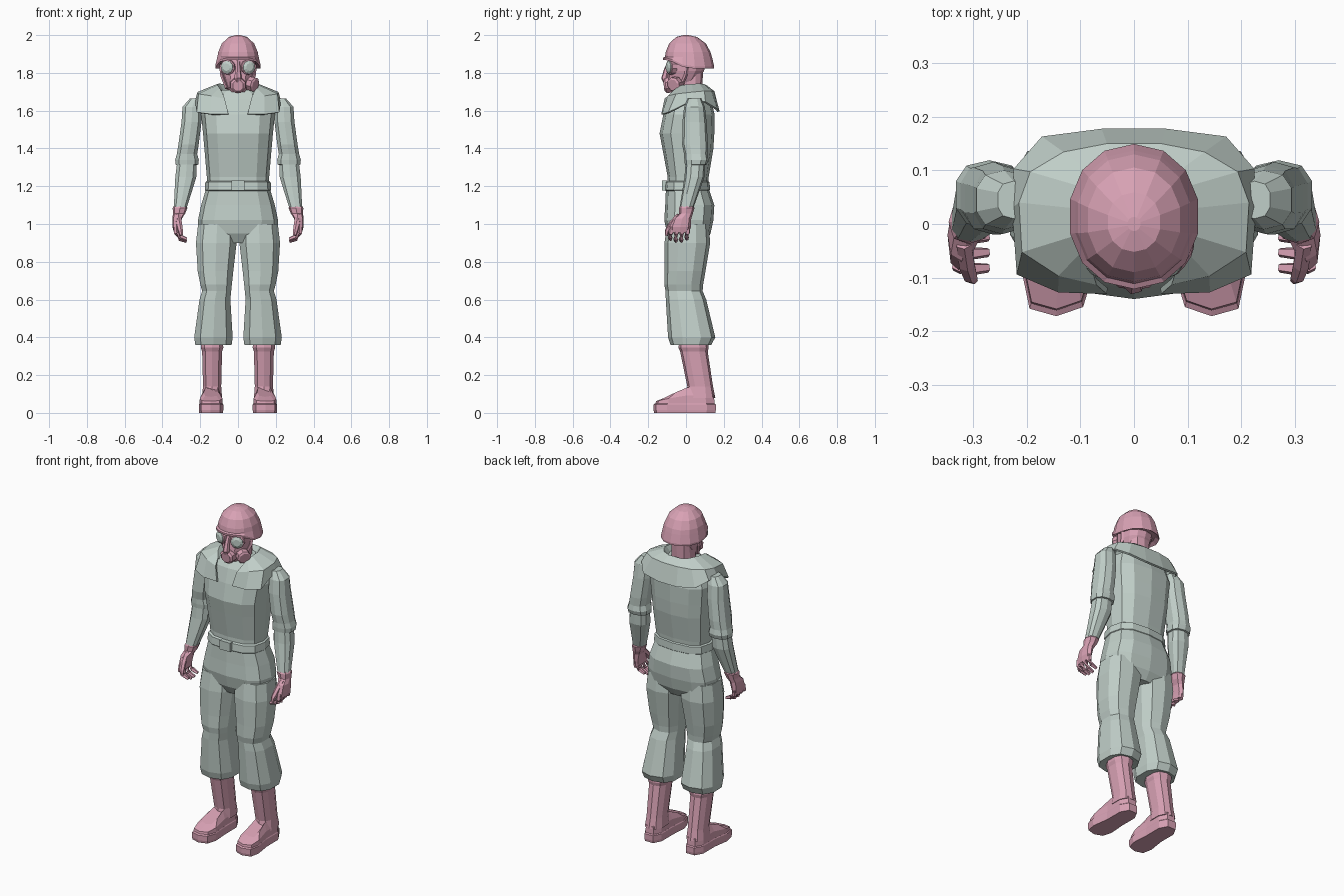
import bpy, bmesh, math
from mathutils import Vector


def material(name, color):
    m = bpy.data.materials.new(name)
    m.diffuse_color = (*color, 1)
    return m


CLOTH = material("grey_green_cloth", (0.53, 0.62, 0.58))
PINK = material("dusty_pink", (0.69, 0.36, 0.46))


def skin(name, rings, mat, mirror=False, closed=True, caps=True):
    """Joins a list of equal point rings into one flat-faced object."""
    bm = bmesh.new()
    vs = [[bm.verts.new(p) for p in r] for r in rings]
    n = len(rings[0])
    for a, b in zip(vs, vs[1:]):
        for i in range(n if closed else n - 1):
            j = (i + 1) % n
            bm.faces.new((a[i], a[j], b[j], b[i]))
    if caps:
        bm.faces.new(vs[0])
        bm.faces.new(vs[-1])
    bmesh.ops.recalc_face_normals(bm, faces=bm.faces)
    me = bpy.data.meshes.new(name)
    bm.to_mesh(me)
    bm.free()
    ob = bpy.data.objects.new(name, me)
    bpy.context.collection.objects.link(ob)
    me.materials.append(mat)
    if mirror:
        ob.modifiers.new("mirror", 'MIRROR').use_mirror_merge = False
    return ob


def oval(cx, cy, z, rx, ry, n=10, p=0.8, turn=0.0):
    """Level ring, squarer as p falls, first point facing the front."""
    pts = []
    for i in range(n):
        a = 2 * math.pi * (i + turn) / n
        s, c = math.sin(a), -math.cos(a)
        pts.append((cx + rx * math.copysign(abs(s) ** p, s),
                    cy + ry * math.copysign(abs(c) ** p, c), z))
    return pts


def body(rows, n=12, p=0.75):
    """Rows of height, half width, front y, back y."""
    return [oval(0, (f + b) / 2, z, w, (b - f) / 2, n, p) for z, w, f, b in rows]


def limb(rows, n=10, p=0.8, turn=0.0):
    return [oval(*r, n, p, turn) for r in rows]


def tube(name, path, radii, mat, n=6, mirror=False):
    """Rings across a path of points."""
    pts = [Vector(p) for p in path]
    rings = []
    for i, p in enumerate(pts):
        d = (pts[min(i + 1, len(pts) - 1)] - pts[max(i - 1, 0)]).normalized()
        u = d.orthogonal().normalized()
        v = d.cross(u)
        rings.append([p + radii[i] * (u * math.cos(2 * math.pi * (k + .5) / n)
                                      + v * math.sin(2 * math.pi * (k + .5) / n)) for k in range(n)])
    return skin(name, rings, mat, mirror)


# Jacket, belt and hips
skin("jacket", body([(1.19, .16, -.098, .115), (1.25, .165, -.097, .12), (1.40, .178, -.125, .145),
                     (1.48, .185, -.14, .15), (1.58, .195, -.12, .152), (1.66, .17, -.095, .13),
                     (1.71, .09, -.06, .10)]), CLOTH)
skin("belt", body([(1.175, .17, -.108, .122), (1.18, .176, -.114, .127),
                   (1.222, .173, -.11, .125), (1.227, .165, -.1, .118)]), CLOTH)
skin("buckle", [[(x, y, z) for x, z in ((-.035, 1.177), (.035, 1.177), (.035, 1.23), (-.035, 1.23))]
                for y in (-.10, -.126)], CLOTH)
skin("hips", body([(.90, .17, -.07, .10), (.95, .208, -.10, .13), (1.02, .212, -.115, .145),
                   (1.10, .195, -.11, .15), (1.19, .168, -.106, .12)]), CLOTH)

# Trouser legs with a fold at the knee and a loose hem
skin("trouser_leg", limb([(.11, .01, 1.0, .105, .11), (.115, .007, .9, .112, .121),
                          (.119, -.005, .75, .098, .108), (.116, -.012, .68, .087, .103),
                          (.113, -.01, .645, .08, .098), (.122, .0, .60, .085, .107),
                          (.13, .03, .40, .106, .125), (.13, .026, .36, .10, .108),
                          (.13, .035, .365, .06, .07)]), CLOTH, True)

# Boots: shaft, sole and upper
skin("boot_shaft", limb([(.138, .04, .40, .056, .072), (.137, .04, .345, .062, .08),
                         (.137, .042, .325, .055, .073), (.137, .075, .14, .05, .068),
                         (.138, .075, .08, .056, .08)]), PINK, True)
foot = [(.085, .11), (.085, 0), (.078, -.10), (.095, -.155), (.145, -.172), (.195, -.158),
        (.207, -.10), (.192, 0), (.192, .11), (.165, .158), (.11, .158)]


def foot_ring(scale, height):
    return [(.14 + (x - .14) * scale, .02 + (y - .02) * scale, height(y)) for x, y in foot]


skin("boot_sole", [foot_ring(.98, lambda y: 0), foot_ring(1, lambda y: .015),
                   foot_ring(1, lambda y: .045), foot_ring(.95, lambda y: .05)], PINK, True)
skin("boot_upper", [foot_ring(.95, lambda y: .045),
                    foot_ring(.93, lambda y: .062 + .03 * min(1, (y + .172) / .15)),
                    foot_ring(.62, lambda y: .085 + .05 * min(1, (y + .172) / .15))], PINK, True)

# Sleeves
skin("upper_sleeve", limb([(.225, .045, 1.665, .03, .035), (.242, .045, 1.62, .054, .055),
                           (.246, .045, 1.54, .055, .064), (.262, .048, 1.42, .056, .068),
                           (.27, .052, 1.37, .056, .062), (.27, .055, 1.34, .065, .064),
                           (.27, .052, 1.315, .063, .058), (.27, .05, 1.31, .04, .04)]), CLOTH, True)
skin("lower_sleeve", limb([(.27, .05, 1.33, .054, .052), (.276, .045, 1.25, .058, .053),
                           (.292, .022, 1.16, .046, .044), (.305, .004, 1.09, .036, .037)]), CLOTH, True)

# Gloves: cuff and palm, curled fingers, thumb
skin("glove", limb([(.307, .004, 1.10, .03, .032), (.307, .004, 1.085, .039, .041),
                    (.312, .0, 1.055, .032, .036), (.322, -.02, 1.03, .026, .048),
                    (.327, -.03, .985, .02, .056), (.325, -.033, .955, .014, .05)], 8), PINK, True)
for i in range(4):
    y = -.076 + .029 * i
    tip = (.01, .0, .0, .012)[i]
    tube("finger", [(.328, y, .985), (.326, y - .004, .95), (.306, y - .008, .922 + tip),
                    (.272, y - .006, .908 + tip)], [.013, .014, .013, .009], PINK, 5, True)
tube("thumb", [(.318, -.035, 1.045), (.312, -.075, 1.0), (.305, -.098, .965), (.30, -.104, .94)],
     [.016, .017, .014, .009], PINK, 6, True)

# Wide collar lying on the shoulders, open at the front
edge = [(.05, -.125, 1.58), (.14, -.122, 1.58), (.215, -.09, 1.59), (.222, .03, 1.65),
        (.22, .10, 1.645), (.17, .158, 1.61), (.06, .172, 1.595)]
ridge = [(.07, -.108, 1.66), (.14, -.092, 1.675), (.205, -.05, 1.685), (.21, .04, 1.695),
         (.19, .095, 1.70), (.13, .13, 1.70), (.05, .145, 1.70)]
neckline = [(.085, -.07, 1.69), (.10, -.05, 1.715), (.11, -.02, 1.73), (.112, .03, 1.735),
            (.10, .07, 1.738), (.08, .095, 1.735), (.04, .108, 1.73)]


def both_sides(half):
    return half + [(-x, y, z) for x, y, z in reversed(half)]


inside = [(x * .8, y * .8, z - .035) for x, y, z in neckline]
collar = skin("collar", [both_sides(r) for r in (edge, ridge, neckline, inside)], CLOTH,
              closed=False, caps=False)
thick = collar.modifiers.new("thickness", 'SOLIDIFY')
thick.thickness, thick.offset = .012, 0

# Neck and masked face
skin("neck", body([(1.64, .075, -.06, .09), (1.70, .062, -.045, .085), (1.80, .062, -.04, .09)], 10), PINK)
skin("face_mask", body([(1.70, .04, -.08, -.01), (1.725, .055, -.095, .03), (1.77, .072, -.1, .07),
                        (1.81, .085, -.095, .095), (1.86, .09, -.09, .11), (1.90, .09, -.085, .11)], 12, .9), PINK)
tube("nose_ridge", [(0, -.082, 1.87), (0, -.102, 1.82), (0, -.112, 1.775), (0, -.09, 1.74)],
     [.01, .014, .02, .024], PINK, 6)


# Round mask fittings
def disc(name, at, aim, rows, mat, n=8):
    at, aim = Vector(at), Vector(aim).normalized()
    return tube(name, [at + aim * d for d, r in rows], [r for d, r in rows], mat, n)


disc("snout", (0, -.05, 1.74), (0, -1, -.12), [(0, .042), (.03, .045), (.058, .042), (.068, .03)], PINK)
disc("side_filter", (.05, -.04, 1.748), (.8, -.55, -.22),
     [(-.02, .02), (.012, .022), (.016, .038), (.048, .04), (.054, .03)], PINK)
for s in (-1, 1):
    disc("lens_rim", (s * .046, -.062, 1.83), (s * .4, -1, 0), [(0, .041), (.026, .040), (.03, .034)], PINK, 10)
    disc("lens", (s * .046, -.062, 1.83), (s * .4, -1, 0), [(.01, .036), (.034, .034), (.042, .02)], CLOTH, 10)

# Helmet: dome, flared rim that lifts at the front, hollow underside
dome = [(0, 2.0, .012), (.25, 1.99, .05), (.55, 1.955, .088), (.8, 1.91, .107), (.92, 1.885, .112),
        (1, 0, .122), (1, -.012, .121), (1, .005, .1)]
rings = []
for k, (t, z, r) in enumerate(dome):
    ring = oval(0, .014 * t, z, r, r * 1.11, 14, .95)
    if k > 4:
        ring = [(x, y, z + 1.835 + .045 * max(0, min(1, (.0 - y) / .09))) for x, y, z in ring]
    rings.append(ring)
skin("helmet", rings, PINK)

# Chin straps
tube("chin_strap", [(.09, .01, 1.85), (.085, .0, 1.79), (.06, -.03, 1.72), (.02, -.05, 1.70)],
     [.01, .01, .009, .008], PINK, 4, True)
